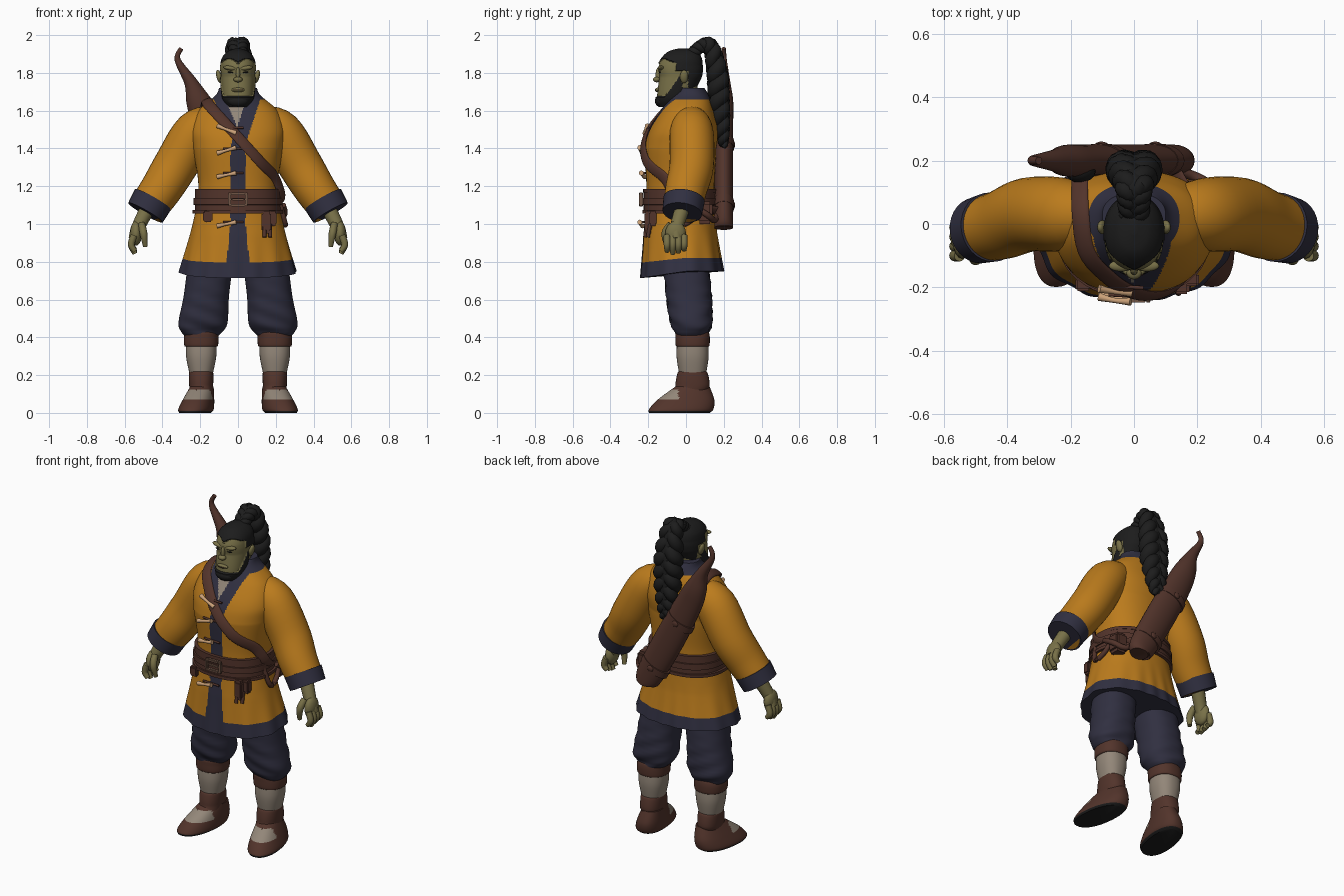
import bpy, bmesh, math
from mathutils import Vector, Matrix

if "Cube" in bpy.data.objects:
    bpy.data.objects.remove(bpy.data.objects["Cube"])


def material(name, *rgb):
    made = bpy.data.materials.new(name)
    made.use_nodes = True
    made.diffuse_color = (*rgb, 1)
    shader = next(node for node in made.node_tree.nodes if node.type == 'BSDF_PRINCIPLED')
    shader.inputs["Base Color"].default_value = (*rgb, 1)
    shader.inputs["Roughness"].default_value = .8
    return made


OCHRE = material("ochre cloth", .5, .2, .012)
NAVY = material("navy cloth", .03, .029, .052)
BROWN = material("brown leather", .085, .034, .024)
SKIN = material("olive skin", .19, .165, .065)
CREAM = material("cream wrap", .29, .24, .19)
BLACK = material("black hair", .012, .012, .012)
TAN = material("tan toggle", .6, .36, .19)
BRASS = material("dull buckle", .16, .09, .06)

SIDEWAYS, BACKWARD = Vector((1, 0, 0)), Vector((0, 1, 0))


def finish(name, bm, mats, rule=None):
    bmesh.ops.recalc_face_normals(bm, faces=bm.faces)
    for face in bm.faces:
        face.smooth = True
        if rule:
            face.material_index = mats.index(rule(*face.calc_center_median()))
    mesh = bpy.data.meshes.new(name)
    bm.to_mesh(mesh)
    bm.free()
    mesh.set_sharp_from_angle(angle=math.radians(45))
    for mat in mats:
        mesh.materials.append(mat)
    bpy.context.scene.collection.objects.link(bpy.data.objects.new(name, mesh))


def spline(points, steps):
    """Smooth curve through tuples of any length."""
    out, last = [], len(points) - 1
    for i in range(last):
        near = [points[max(0, min(last, i + j))] for j in (-1, 0, 1, 2)]
        for step in range(steps):
            t = step / steps
            out.append(tuple(q + t / 2 * (r - p + t * (2 * p - 5 * q + 4 * r - w + t * (3 * (q - r) + w - p)))
                             for p, q, r, w in zip(*near)))
    return out + [tuple(points[-1])]


def skin(name, rings, mats, rule=None):
    bm = bmesh.new()
    rows = [[bm.verts.new(point) for point in ring] for ring in rings]
    for low, high in zip(rows, rows[1:]):
        for i in range(len(low)):
            bm.faces.new((low[i - 1], low[i], high[i], high[i - 1]))
    bm.faces.new(rows[0])
    bm.faces.new(rows[-1])
    finish(name, bm, mats, rule)


def rounded(value):
    return math.copysign(abs(value) ** ROUNDNESS, value)


def loft(name, table, mats, centre, rule=None, sides=48, steps=6, warp=lambda *point: point):
    """Level rings from rows of height, half width and half depth."""
    angles = [math.tau * i / sides for i in range(sides)]
    rings = []
    for z, half, depth in spline(table, steps):
        cx, cy = centre(z)
        rings.append([warp(cx + half * rounded(math.cos(a)), cy + depth * rounded(math.sin(a)), z)
                      for a in angles])
    skin(name, rings, mats, rule)


def tube(name, points, mat, sides=16, steps=5, ref=BACKWARD, around=None):
    """Sweep an ellipse along points of x, y, z, radius and optional thickness."""
    path = spline(points, steps)
    places = [Vector(point[:3]) for point in path]
    rings = []
    for i, (place, point) in enumerate(zip(places, path)):
        along = places[min(i + 1, len(path) - 1)] - places[max(i - 1, 0)]
        along.normalize()
        facing = place - around if around else ref
        deep = (facing - along * facing.dot(along)).normalized()
        wide = deep.cross(along)
        rings.append([place + wide * point[3] * math.cos(math.tau * j / sides)
                      + deep * point[-1] * math.sin(math.tau * j / sides) for j in range(sides)])
    skin(name, rings, [mat])


def blob(name, place, size, mat, tilt=0, box=False):
    bm = bmesh.new()
    if box:
        bmesh.ops.create_cube(bm, size=2)
        bmesh.ops.bevel(bm, geom=bm.edges[:], offset=.3, segments=2, affect='EDGES')
    else:
        bmesh.ops.create_uvsphere(bm, u_segments=16, v_segments=10, radius=1)
    bm.transform(Matrix.Translation(place) @ Matrix.Rotation(tilt, 4, 'Y') @ Matrix.Diagonal((*size, 1)))
    finish(name, bm, [mat])


# Coat body: collar, lapels, front band and hem are coloured by position
ROUNDNESS = .88
COAT = [(.75, .31, .22), (1, .24, .19), (1.2, .21, .18), (1.4, .24, .19),
        (1.5, .25, .18), (1.6, .21, .14), (1.68, .12, .1), (1.72, .1, .07)]
COAT_ROWS = spline(COAT, 12)


def coat_centre(z):
    return 0, max(0, z - 1.4) * .18 + max(0, .95 - z) / 20 - .03


def coat_size(z):
    return min(COAT_ROWS, key=lambda row: abs(row[0] - z))[1:]


def front(x, z, out):
    half, depth = coat_size(z)
    across = min(1, abs(x) / half) ** (2 / ROUNDNESS)
    return coat_centre(z)[1] - depth * (1 - across) ** (ROUNDNESS / 2) - out


def coat_colour(x, y, z):
    if z < .82 + min(y, 0) / 8:
        return NAVY
    if y < 0:
        left, right = (z - 1.42) / 3, (1.44 - z) * .45
        if z > 1.42:
            if right + .03 < x < left - .035:
                return CREAM
            if abs(x - left) < .038 or (z > 1.5 and abs(x - right) < .03):
                return NAVY
        elif abs(x) < .04 + max(0, 1 - z) / 10:
            return NAVY
    return NAVY if z > 1.66 else OCHRE


def coat_drape(x, y, z):
    fall = max(0, 1 - z)
    fold = 1 + fall / 15 * math.sin(14 * math.atan2(y, x))
    return x * fold, y * fold, z + fall * .6 * min(y, 0)


loft("coat", COAT, [OCHRE, NAVY, CREAM], coat_centre, coat_colour, sides=256, steps=20, warp=coat_drape)


# Belt layers and buckle
def belt_layer(name, z, tall, out):
    half, depth = coat_size(z)
    loft(name, [(z + edge * tall, half + grow, depth + grow)
                for edge, grow in ((-1, 0), (-.9, out), (.9, out), (1, 0))], [BROWN], coat_centre, steps=1)


belt_layer("belt", 1.12, .06, .012)
belt_layer("belt_strap", 1.12, .02, .02)
for s in (-1, 1):
    belt_layer("belt_trim", 1.12 + s * .055, .01, .017)
    blob("buckle_side", (s * .045, -.238, 1.13), (.007, .01, .036), BRASS, box=True)
    blob("buckle_bar", (0, -.238, 1.13 + s * .03), (.05, .01, .007), BRASS, box=True)
blob("buckle_pin", (0, -.238, 1.13), (.04, .006, .005), BRASS, box=True)

# Things hung from the belt
for x, tall in ((.15, .06), (.18, .04), (-.16, .03)):
    z = 1.07 - tall
    blob("belt_pouch", (x, front(x, z, .015), z), (.025, .02, tall), BROWN, box=True)
for x in (.14, .17):
    tube("belt_tassel", [(x, front(x, z, .015), z, .01) for z in (1, .93)], BROWN)
tube("hip_loop", [(.22, -.07, 1.12, .012), (.25, -.04, 1, .014), (.24, .04, 1.03, .014), (.22, .08, 1.12, .012)], BROWN)
blob("hip_pouch", (.2, .1, 1.06), (.04, .04, .06), BROWN, box=True)
tube("hip_pouch_strap", [(.24, .03, 1.1, .014), (.245, .11, 1.05, .016), (.19, .15, 1.02, .016), (.12, .17, 1.06, .014)],
     BROWN, ref=Vector((1, 1, 0)))

# Toggles down the front
for z, rise in ((1, .01), (1.26, .01), (1.39, .015), (1.5, -.02)):
    tube("toggle", [(x, front(x, z, .025), z + side * rise, .008 + .005 * abs(side))
                    for x, side in ((-.11, -1), (-.06, 0), (-.01, 1))], TAN)
    tube("toggle_cord", [(x, front(x, z, .01), z + .01, .006) for x in (-.08, .03)], BROWN)

# Shoulder strap wrapping the body
strap = [(-.17, .17, 1.55), (-.17, .05, 1.65)]
for i in range(6):
    x = i * .07 - .15
    z = 1.46 - 1.1 * x
    strap.append((x, front(x, z, .01), z))
strap += [(.23, -.03, 1.12), (.13, .16, 1.07)]
tube("shoulder_strap", [(*point, .03, .01) for point in strap], BROWN, around=Vector((0, 0, 1.3)))

# Back case with a hooked tip
case = [(.13, .98, .05), (.11, 1.03, .08), (-.03, 1.29, .09), (-.16, 1.54, .08), (-.21, 1.65, .065),
        (-.25, 1.75, .035), (-.32, 1.87, .016), (-.3, 1.93, .012)]
tube("back_case", [(x, .2, z, r, min(r, .05)) for x, z, r in case], BROWN, sides=24)
for z in (1.1, 1.42):
    x = .65 - .53 * z
    tube("case_band", [(x - d / 2, .2, z + d, .092, .054) for d in (-.02, .02)], BROWN, sides=24, steps=1)
    blob("case_stud", (x, .25, z), (.02, .01, .02), BROWN)
blob("case_wrap", (-.17, .17, 1.59), (.05, .04, .05), BLACK)

# Head with hair and beard coloured by position
HEAD = [(1.62, .05, .06), (1.67, .08, .09), (1.78, .09, .11), (1.83, .09, .115), (1.88, .08, .1), (1.915, .05, .07), (1.93, .01, .02)]


def head_centre(z):
    return 0, max(0, z - 1.84) / 5 - .03 - max(0, 1.78 - z) * .3


def head_colour(x, y, z):
    hairline = 1.875 - 12 * (abs(x) - .045) ** 2
    crown = z > hairline or (y > -.05 and z > 1.81) or (y > .01 and z > 1.7)
    beard = z < 1.675 and y < 0
    jaw = z < 1.78 and (z - 1.83) * .7 < y < -.02
    return BLACK if crown or beard or jaw else SKIN


def hair_thickness(x, y, z):
    grow = 1.06 if head_colour(x, y, z) == BLACK else 1
    return x * grow, y * grow, z


loft("head", HEAD, [SKIN, BLACK], head_centre, head_colour, sides=96, steps=12, warp=hair_thickness)
loft("neck", [(1.58, .07, .07), (1.74, .07, .06)], [SKIN], lambda z: (0, 0))
blob("nose_bridge", (0, -.145, 1.79), (.012, .016, .04), SKIN)
blob("nose_tip", (0, -.155, 1.765), (.024, .02, .015), SKIN)
blob("mouth", (0, -.15, 1.71), (.036, .014, .012), SKIN)
blob("mouth_line", (0, -.16, 1.71), (.03, .005, .002), BROWN)
blob("beard_tip", (0, -.135, 1.65), (.055, .03, .03), BLACK)
for s in (-1, 1):
    blob("brow", (s * .04, -.132, 1.825), (.04, .018, .012), SKIN, s * -.15)
    blob("eye", (s * .04, -.139, 1.803), (.016, .005, .004), BLACK, s * -.1)
    blob("ear", (s * .1, -.01, 1.78), (.014, .022, .036), SKIN, s / 4)

# Braid of three strands rising from the crown
braid = spline([(.03, 1.9, .045), (.08, 1.94, .05), (.13, 1.94, .06), (.165, 1.8, .08),
                (.175, 1.65, .08), (.19, 1.5, .06), (.2, 1.41, .03)], 14)
tube("braid_core", [(0, y, z, r * .6) for y, z, r in braid], BLACK, steps=1, ref=SIDEWAYS)
for j in range(3):
    strand = []
    for i, (y, z, r) in enumerate(braid):
        before, after = braid[max(0, i - 1)], braid[min(i + 1, len(braid) - 1)]
        outward = Vector((0, before[1] - after[1], after[0] - before[0])).normalized()
        turn = math.tau * (4 * i / len(braid) + j / 3)
        place = Vector((0, y, z)) + r * (SIDEWAYS * .6 * math.sin(turn) + outward * .24 * math.sin(2 * turn))
        strand.append((*place, r / 2))
    tube("braid_strand", strand, BLACK, steps=1, ref=SIDEWAYS)


def shoe_colour(x, y, z):
    if z < .012:
        return BLACK
    return CREAM if .07 < z < .12 and -.15 < y < -.04 else BROWN


def ripple(x, y, z):
    return x, y + .005 * math.sin(70 * z + 25 * x), z


# Arms and legs, mirrored
for s, side in ((1, "left"), (-1, "right")):
    def limb(part, points, mat, **options):
        tube(f"{side}_{part}", [(s * x, *rest) for x, *rest in points], mat, **options)

    def leg(part, rows, mats, **options):
        loft(f"{side}_{part}", rows, mats, leg_centre, **options)

    def leg_centre(z):
        above = max(0, z - .4)
        return s * (.195 - above / 8), .035 - above / 11 - max(0, .14 - z) / 2

    def turn_out(x, y, z):
        return x + s * (max(0, .14 - z) / 5 - y / 8), y, z

    limb("sleeve", [(.11, .03, 1.55, .08), (.22, .03, 1.49, .115), (.33, .03, 1.31, .117),
                    (.41, 0, 1.18, .11), (.49, -.02, 1.07, .1)], OCHRE, sides=32)
    limb("cuff", [(.45, -.01, 1.13, .11), (.49, -.02, 1.06, .105)], NAVY, sides=32)
    limb("hand", [(.48, -.02, 1.08, .04), (.53, -.05, .98, .035), (.55, -.05, .92, .03)], SKIN)
    blob(f"{side}_palm", (s * .54, -.055, .95), (.032, .055, .065), SKIN)
    for i in range(4):
        y, drop = i * .03 - .1, abs(i - 1.2) / 80
        limb("finger", [(.55, y, .94, .018), (.565, y, .89, .018), (.545, y, .84 + drop, .013)], SKIN)
    limb("thumb", [(.51, -.08, 1, .018), (.5, -.11, .95, .02), (.49, -.1, .88, .012)], SKIN)

    leg("trouser", [(.82, .12, .12), (.62, .12, .12), (.48, .13, .11), (.43, .11, .09), (.4, .08, .08)],
        [NAVY], warp=ripple)
    leg("leg_wrap", [(.4, .08, .08), (.3, .08, .085), (.2, .06, .07)], [CREAM])
    leg("knee_band", [(.35, .08, .08), (.36, .09, .09), (.42, .09, .09), (.43, .08, .08)], [BROWN])
    leg("ankle_band", [(.1, .06, .09), (.16, .064, .09), (.21, .064, .08), (.22, .06, .07)], [BROWN])
    leg("shoe", [(0, .08, .16), (.02, .09, .17), (.07, .08, .15), (.14, .06, .09)],
        [BROWN, BLACK, CREAM], rule=shoe_colour, sides=80, steps=10, warp=turn_out)
    limb("shoe_strap", [(.16, -.03, .06, .016, .007), (.22, -.075, .118, .016, .007), (.28, -.03, .06, .016, .007)],
         BROWN, around=Vector((s * .22, 0, 0)))
